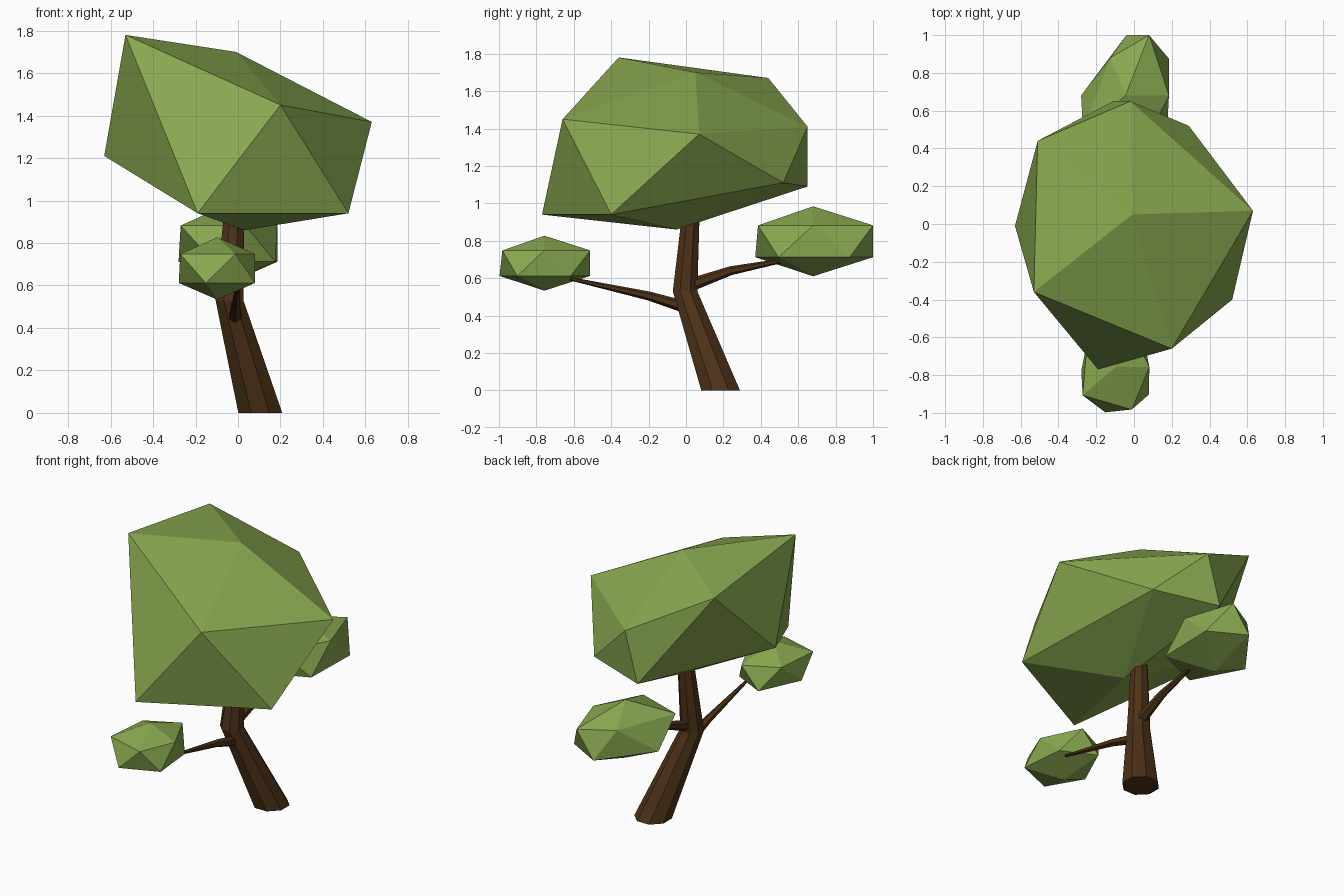
import bpy, math
from mathutils import Vector

if "Cube" in bpy.data.objects:
    bpy.data.objects.remove(bpy.data.objects["Cube"])


def material(name, color):
    m = bpy.data.materials.new(name)
    m.diffuse_color = (*color, 1)
    m.use_nodes = True
    m.node_tree.nodes["Principled BSDF"].inputs["Base Color"].default_value = m.diffuse_color
    return m


LEAF = material("leaf_green", (0.25, 0.39, 0.08))
BARK = material("bark_brown", (0.075, 0.032, 0.009))


def add_mesh(name, verts, faces, mat):
    me = bpy.data.meshes.new(name)
    me.from_pydata(verts, [], faces)
    me.materials.append(mat)
    ob = bpy.data.objects.new(name, me)
    bpy.context.collection.objects.link(ob)


def foliage(name, top, upper, lower, bottom):
    """Distorted icosahedron: rings run anticlockwise, lower[i] sits between upper[i] and upper[i+1]."""
    verts = [top, *upper, *lower, bottom]
    faces = []
    for i in range(5):
        j = (i + 1) % 5
        u, un, l, ln = 1 + i, 1 + j, 6 + i, 6 + j
        faces += [(0, u, un), (u, l, un), (un, l, ln), (11, ln, l)]
    add_mesh(name, verts, faces, LEAF)


def clump(name, c, upper, lower, height, ring):
    """Small foliage clump with flat rings around centre c."""
    def place(pts, z):
        return [(c[0] + x, c[1] + y, c[2] + z) for x, y in pts]
    foliage(name, place([(0, 0)], height)[0], place(upper, ring),
            place(lower, -ring), place([(0, 0)], -height)[0])


def tube(name, path, sides, flat=False):
    """Tapered limb through (x, y, z, radius) points."""
    pts = [Vector(p[:3]) for p in path]
    verts, faces, n = [], [], len(path)
    for k, p in enumerate(pts):
        d = Vector((0, 0, 1)) if flat else (pts[min(k + 1, n - 1)] - pts[max(k - 1, 0)]).normalized()
        a = Vector((1, 0, 0))
        a = (a - d * a.dot(d)).normalized()
        b = d.cross(a)
        for s in range(sides):
            t = math.tau * (s + 0.5) / sides
            verts.append(p + (a * math.cos(t) + b * math.sin(t)) * path[k][3])
    for k in range(n - 1):
        for s in range(sides):
            t = (s + 1) % sides
            faces.append((k * sides + s, k * sides + t, (k + 1) * sides + t, (k + 1) * sides + s))
    faces.append(tuple(reversed(range(sides))))
    faces.append(tuple(range((n - 1) * sides, n * sides)))
    add_mesh(name, verts, faces, BARK)


# Trunk and branches
tube("trunk", [(0.105, 0.185, 0, 0.112), (-0.04, -0.005, 0.53, 0.071), (-0.018, 0.027, 0.96, 0.05)], 8, True)
tube("front_branch", [(-0.015, 0.03, 0.435, 0.034), (-0.01, -0.2, 0.505, 0.024), (0.0, -0.62, 0.597, 0.009)], 6)
tube("back_branch", [(-0.03, 0.0, 0.555, 0.036), (-0.015, 0.24, 0.64, 0.024), (0.0, 0.55, 0.7, 0.010)], 6)

# Main canopy
foliage("canopy", (-0.01, 0.05, 1.70),
        [(0.63, 0.07, 1.37), (-0.02, 0.65, 1.41), (-0.51, 0.44, 1.67), (-0.53, -0.36, 1.78), (0.20, -0.66, 1.45)],
        [(0.29, 0.52, 1.11), (-0.11, 0.65, 1.09), (-0.63, -0.01, 1.21), (-0.19, -0.77, 0.94), (0.52, -0.40, 0.94)],
        (0.03, -0.05, 0.86))

# Small clumps at the branch ends
clump("front_clump", (-0.097, -0.757, 0.68),
      [(0.178, 0), (0.06, 0.245), (-0.15, 0.14), (-0.175, -0.15), (0.085, -0.225)],
      [(0.15, 0.14), (-0.06, 0.245), (-0.182, -0.02), (-0.055, -0.24), (0.177, -0.145)], 0.147, 0.068)
clump("back_clump", (-0.045, 0.68, 0.797),
      [(0.23, 0), (0.125, 0.32), (-0.08, 0.2), (-0.225, -0.19), (0.08, -0.295)],
      [(0.23, 0.195), (0.005, 0.32), (-0.235, 0), (-0.07, -0.31), (0.22, -0.185)], 0.187, 0.085)
